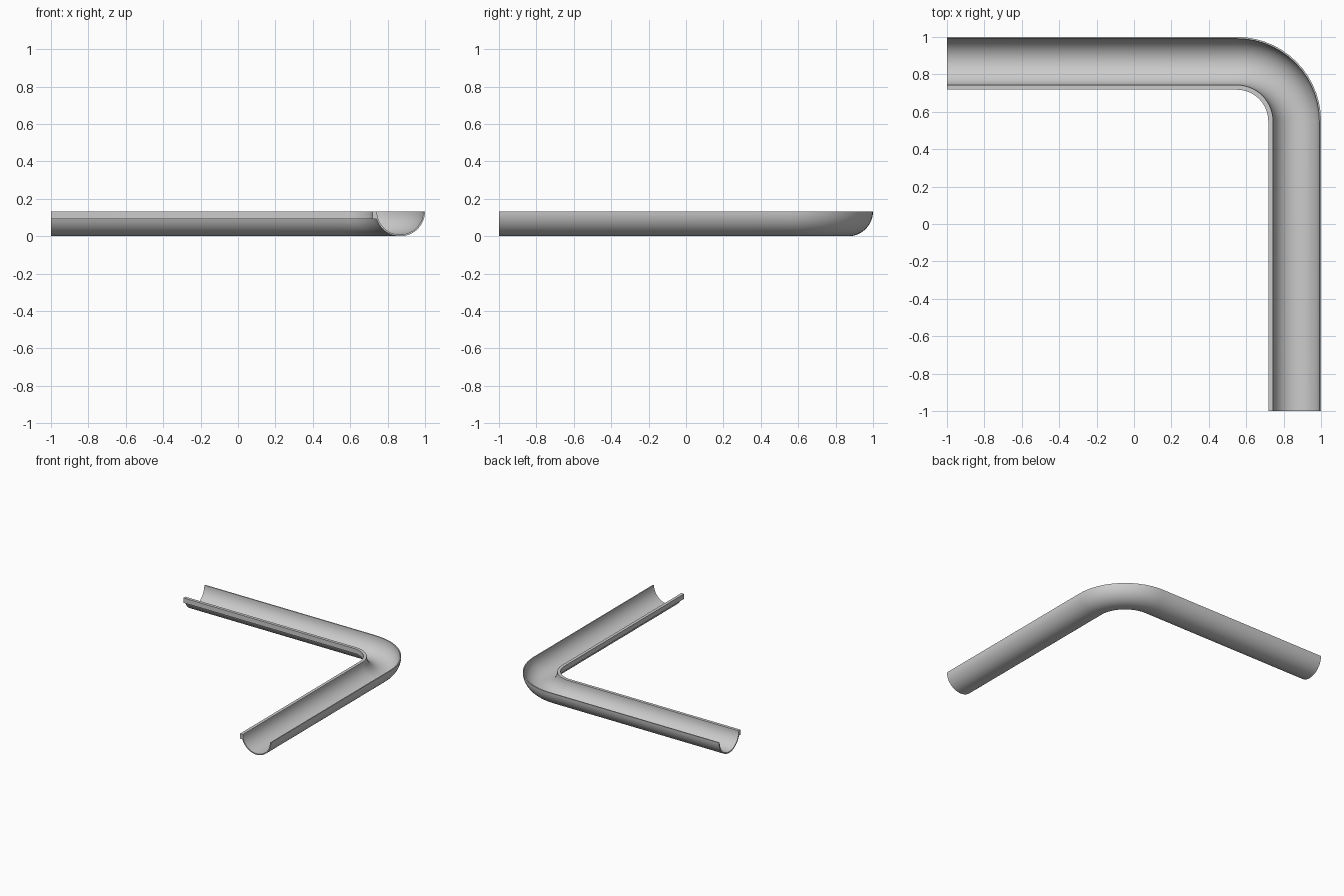
import bpy, bmesh
from math import sin, cos, pi, radians

if "Cube" in bpy.data.objects:
    bpy.data.objects.remove(bpy.data.objects["Cube"])

R = 0.133            # outer radius of the half-round trough
RI = 0.124           # inner radius
MID = 0.867          # distance of the trough axis from the model centre
C = 0.55             # bend centre (x and y)
LIP = 0.718          # inner face of the rolled lip
LIP_Z = 0.093        # underside of the lip


def arc(r, a0, a1, n):
    return [(MID + r * cos(radians(a0 + (a1 - a0) * i / n)),
             R - r * sin(radians(a0 + (a1 - a0) * i / n))) for i in range(n + 1)]


# cross-section: outer wall, square lip on the inside edge, inner wall
profile = arc(R, 0, 162, 22)
profile += [(LIP, LIP_Z), (LIP, R)]
profile += arc(RI, 180, 0, 24)

# stations along the run: front leg, quarter bend, left leg
STEPS = 14
rings = [[(d, -1, z) for d, z in profile]]
for i in range(STEPS + 1):
    a = pi / 2 * i / STEPS
    rings.append([(C + (d - C) * cos(a), C + (d - C) * sin(a), z) for d, z in profile])
rings.append([(-1, d, z) for d, z in profile])

# skin the rings and close both thin ends
bm = bmesh.new()
loops = [[bm.verts.new(p) for p in ring] for ring in rings]
n = len(profile)
for a, b in zip(loops, loops[1:]):
    for i in range(n):
        j = (i + 1) % n
        bm.faces.new((a[i], a[j], b[j], b[i]))
bm.faces.new(loops[0])
bm.faces.new(loops[-1])
bmesh.ops.recalc_face_normals(bm, faces=bm.faces)

mesh = bpy.data.meshes.new("gutter_corner")
bm.to_mesh(mesh)
bm.free()
gutter = bpy.data.objects.new("gutter_corner", mesh)
bpy.context.collection.objects.link(gutter)
bpy.context.view_layer.objects.active = gutter
gutter.select_set(True)
bpy.ops.object.shade_smooth_by_angle(angle=radians(30))
